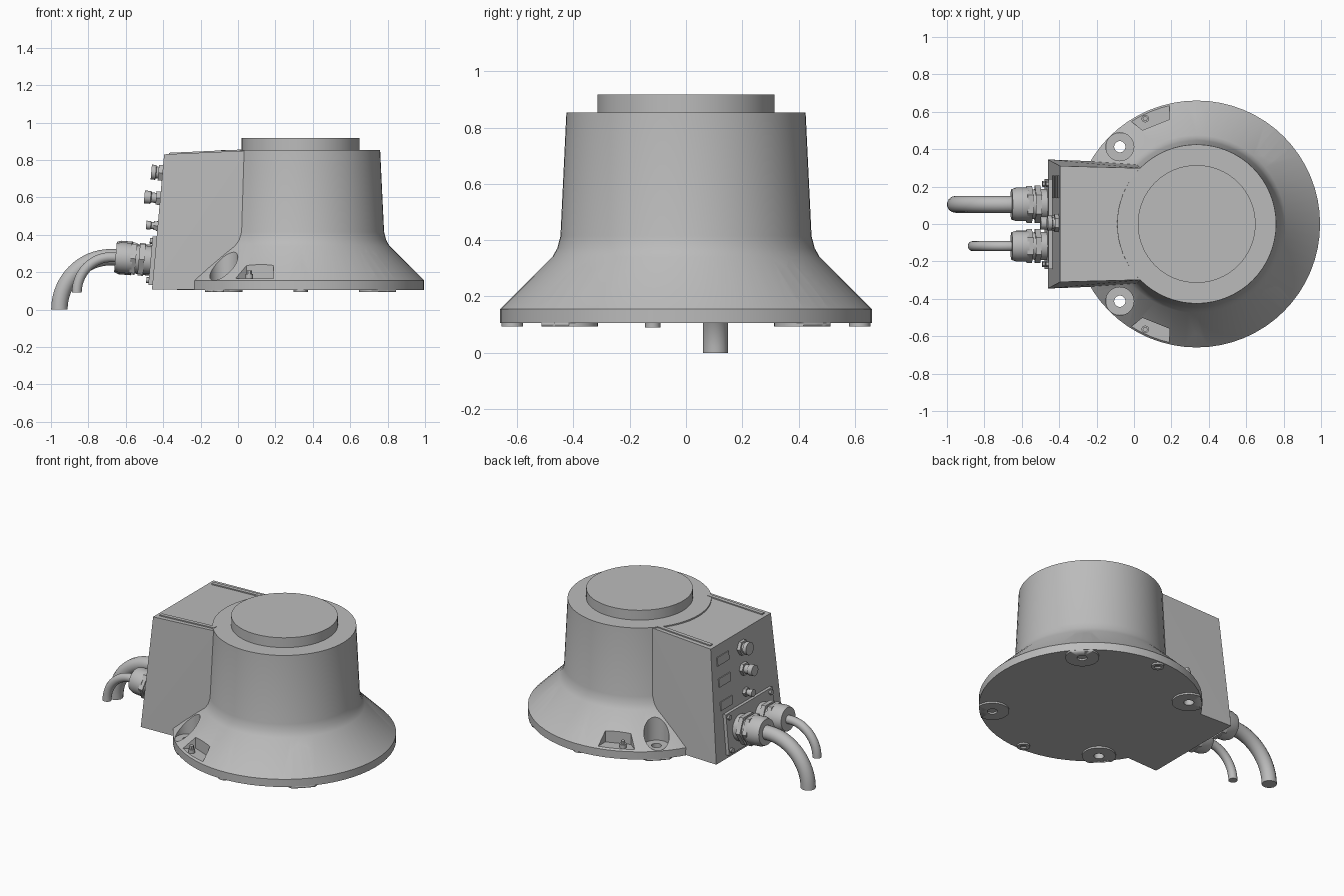
import bpy, bmesh, math
from mathutils import Vector, Matrix

if "Cube" in bpy.data.objects:
    bpy.data.objects.remove(bpy.data.objects["Cube"], do_unlink=True)

grey = bpy.data.materials.new("mid grey")
grey.use_nodes = True
grey.diffuse_color = (0.5, 0.5, 0.5, 1)
grey.node_tree.nodes["Principled BSDF"].inputs["Base Color"].default_value = (0.5, 0.5, 0.5, 1)

AXIS = 0.335                      # x of the round body's centre line
UP = Vector((0, 0, 1))
TILT = math.atan(0.065 / 0.725)   # lean of the rear connector wall
OUT = Vector((-math.cos(TILT), 0, math.sin(TILT)))


def select(ob):
    bpy.ops.object.select_all(action="DESELECT")
    ob.select_set(True)
    bpy.context.view_layer.objects.active = ob


def finish(name, bm, smooth=True):
    bmesh.ops.recalc_face_normals(bm, faces=bm.faces)
    mesh = bpy.data.meshes.new(name)
    bm.to_mesh(mesh)
    bm.free()
    mesh.materials.append(grey)
    ob = bpy.data.objects.new(name, mesh)
    bpy.context.collection.objects.link(ob)
    if smooth:
        select(ob)
        bpy.ops.object.shade_smooth_by_angle(angle=math.radians(30))
    return ob


def lathe(name, profile, at, axis=UP, sides=32):
    """Revolve (radius, height) points about an axis through a point."""
    bm = bmesh.new()
    vs = [bm.verts.new((r, 0, h)) for r, h in profile]
    es = [bm.edges.new(p) for p in zip(vs, vs[1:])]
    bmesh.ops.spin(bm, geom=vs + es, cent=(0, 0, 0), axis=UP, angle=math.tau, steps=sides)
    bmesh.ops.remove_doubles(bm, verts=bm.verts, dist=1e-5)
    turn = axis.to_track_quat("Z", "Y").to_matrix().to_4x4()
    bm.transform(Matrix.Translation(at) @ turn)
    return finish(name, bm, sides > 8)


def rod(name, radius, low, high, at, axis=UP, sides=32):
    return lathe(name, [(0, low), (radius, low), (radius, high), (0, high)], at, axis, sides)


def ring(name, hole, radius, low, high, at, axis=UP, sides=32):
    return lathe(name, [(hole, low), (radius, low), (radius, high), (hole, high), (hole, low)],
                 at, axis, sides)


def prism(name, outline, low, high):
    bm = bmesh.new()
    face = bm.faces.new([bm.verts.new((x, y, low)) for x, y in outline])
    top = bmesh.ops.extrude_face_region(bm, geom=[face])["geom"]
    bmesh.ops.translate(bm, vec=(0, 0, high - low),
                        verts=[v for v in top if isinstance(v, bmesh.types.BMVert)])
    return finish(name, bm, False)


def wall(y, z):
    """Point on the leaning connector wall."""
    return Vector((-0.46 + (z - 0.105) * math.tan(TILT), y, z))


def wall_plate(name, y, z, width, height, thick):
    bm = bmesh.new()
    bmesh.ops.create_cube(bm, size=1)
    bm.transform(Matrix.Translation(wall(y, z)) @ Matrix.Rotation(TILT, 4, "Y")
                 @ Matrix.Diagonal((2 * thick, width, height, 1)))
    return finish(name, bm, False)


def boolean(ob, cutter, operation="DIFFERENCE"):
    mod = ob.modifiers.new("cut", "BOOLEAN")
    mod.operation, mod.solver, mod.object = operation, "EXACT", cutter
    select(ob)
    bpy.ops.object.modifier_apply(modifier=mod.name)
    bpy.data.objects.remove(cutter, do_unlink=True)


# Flared round body
body = lathe("flared_body", [(0, 0.105), (0.66, 0.105), (0.66, 0.155), (0.475, 0.34),
                             (0.457, 0.372), (0.446, 0.415), (0.425, 0.853), (0, 0.853)],
             (AXIS, 0, 0), sides=64)
rod("top_disc", 0.315, 0.84, 0.917, (AXIS, 0, 0), sides=64)

# Counterbored mounting holes with raised feet underneath
bolts = [(AXIS + sx * 0.411, sy * 0.413, 0.075, 0.03, 0.1, 0.157) for sx in (-1, 1) for sy in (-1, 1)]
pins = [(AXIS, sy * 0.617, 0.031, 0.019, 0.038, 0.16) for sy in (-1, 1)]
for x, y, bore, hole, foot, floor in bolts + pins:
    boolean(body, lathe("hole_cutter", [(0, 0), (hole, 0), (hole, floor), (bore, floor),
                                        (bore, 0.5), (0, 0.5)], (x, y, 0)))
    pad = ring("foot_pad", hole, foot, 0.094, 0.107, (x, y, 0))
    boolean(pad, rod("pad_trim", 0.659, 0, 0.5, (AXIS, 0, 0), sides=64), "INTERSECT")

# Notches in the flare, each with a grounding screw
for side in (-1, 1):
    outline = [(-0.03, 0.56), (0.045, 0.502), (0.19, 0.56), (0.19, 0.75), (-0.03, 0.75)]
    boolean(body, prism("notch_cutter", [(x, side * y) for x, y in outline], 0.165, 0.5))
    rod("ground_screw", 0.02, 0.16, 0.19, (0.06, side * 0.563, 0), sides=16)
    rod("ground_screw_head", 0.014, 0.19, 0.21, (0.06, side * 0.563, 0), sides=6)
select(body)
bpy.ops.object.shade_smooth_by_angle(angle=math.radians(30))

# Tapered connector housing
bm = bmesh.new()
for s in (-1, 1):
    for x, y, z in ((-0.46, 0.345, 0.108), (0.05, 0.325, 0.108),
                    (-0.395, 0.31, 0.83), (0.05, 0.298, 0.85)):
        bm.verts.new((x, s * y, z))
bmesh.ops.convex_hull(bm, input=bm.verts)
bmesh.ops.dissolve_limit(bm, angle_limit=0.01, verts=bm.verts, edges=bm.edges)
finish("connector_housing", bm, False)

# Narrow trim strips along the housing roof
for side in (-1, 1):
    strip = prism("roof_strip", [(-0.37, side * 0.255), (0.02, side * 0.25),
                                 (0.02, side * 0.275), (-0.37, side * 0.28)], 0, 0.007)
    for v in strip.data.vertices:
        v.co.z += 0.83 + (v.co.x + 0.395) * 0.045

# Gland plate with corner screws
wall_plate("gland_plate", 0, 0.26, 0.48, 0.26, 0.022)
for y in (-0.215, 0.215):
    for z in (0.155, 0.365):
        rod("plate_screw", 0.016, 0.02, 0.035, wall(y, z), OUT, 12)

# Cable glands and drooping cables
for label, y, size, cable, end_x, end_z in (("thick", 0.105, 0.09, 0.045, -0.955, 0),
                                            ("thin", -0.118, 0.082, 0.027, -0.862, 0.09)):
    base = wall(y, 0.262)
    rod(label + "_gland_base", size * 0.92, 0.02, 0.06, base, OUT)
    rod(label + "_gland_nut", size * 1.12, 0.055, 0.085, base, OUT, 6)
    rod(label + "_gland_neck", size * 0.88, 0.08, 0.105, base, OUT)
    rod(label + "_gland_collar", size * 1.1, 0.1, 0.13, base, OUT, 6)
    lathe(label + "_gland_cap", [(0, 0.12), (size, 0.12), (size, 0.185), (size * 0.9, 0.21),
                                 (0, 0.21)], base, OUT)
    curve = bpy.data.curves.new(label + "_cable", "CURVE")
    curve.dimensions, curve.bevel_depth, curve.bevel_resolution = "3D", cable, 5
    curve.use_fill_caps, curve.resolution_u = True, 16
    spline = curve.splines.new("BEZIER")
    spline.bezier_points.add(2)
    bend = Vector((-0.68, y, 0.28))
    end = Vector((end_x, y, end_z))
    reach, drop = 0.55 * (bend.x - end.x), 0.55 * (bend.z - end.z)
    for p, co, step in zip(spline.bezier_points, (base + OUT * 0.15, bend, end),
                           (OUT * 0.02, Vector((-reach, 0, 0)), Vector((0, 0, -drop)))):
        p.co = co
        p.handle_left = co - (Vector((-0.02, 0, 0)) if co == bend else step)
        p.handle_right = co + step
    curve.materials.append(grey)
    cord = bpy.data.objects.new(label + "_cable", curve)
    bpy.context.collection.objects.link(cord)
    select(cord)
    bpy.ops.object.convert(target="MESH")
    bpy.ops.object.shade_smooth_by_angle(angle=math.radians(40))

# Column of round sockets, each beside a blank label plate
for z, radius, length in ((0.73, 0.042, 0.06), (0.595, 0.036, 0.085), (0.447, 0.024, 0.062)):
    spot = wall(0.005, z)
    rod("socket_nut", radius * 1.15, 0, 0.022, spot, OUT, 6)
    lathe("socket_barrel", [(0, 0), (radius * 0.75, 0), (radius * 0.75, length * 0.55),
                            (radius * 0.95, length * 0.6), (radius * 0.95, length), (0, length)],
          spot, OUT, 24)
    wall_plate("label_plate", 0.2, z, 0.12, 0.055, 0.006)
